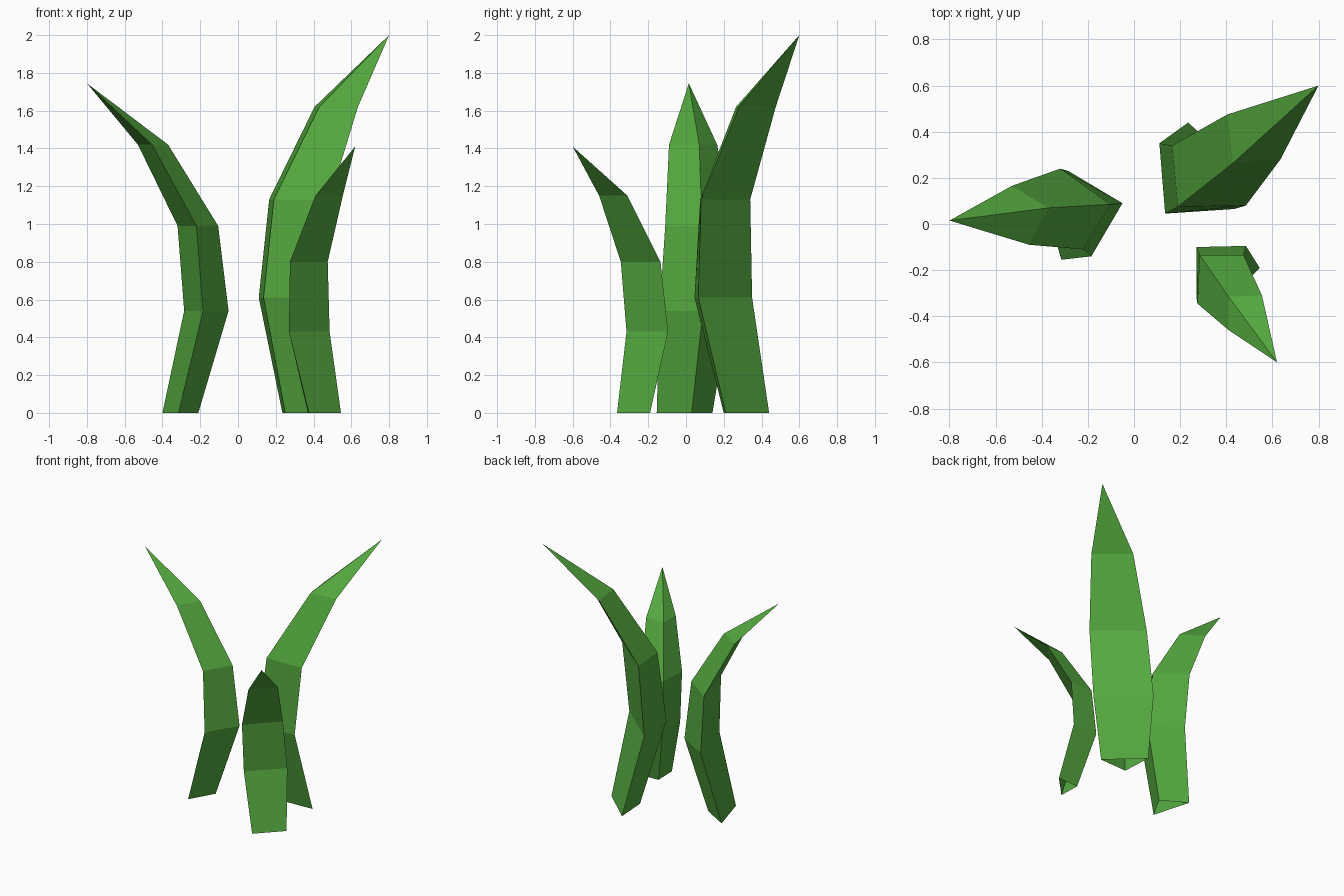
import bpy

# One flat leaf colour
green = bpy.data.materials.new("leaf_green")
green.diffuse_color = (0.09, 0.40, 0.05, 1)


def blade(name, rings, tip):
    """Loft three-sided rings (edge, inner ridge, edge; anticlockwise) to a point, open at the root."""
    verts = [(x, y, z) for z, pts in rings for x, y in pts] + [tip]
    faces = []
    for r in range(len(rings) - 1):
        for i in range(3):
            j = (i + 1) % 3
            faces.append((r * 3 + i, r * 3 + j, r * 3 + 3 + j, r * 3 + 3 + i))
    top = 3 * (len(rings) - 1)
    faces += [(top + i, top + (i + 1) % 3, len(verts) - 1) for i in range(3)]
    mesh = bpy.data.meshes.new(name)
    mesh.from_pydata(verts, [], faces)
    mesh.materials.append(green)
    bpy.context.collection.objects.link(bpy.data.objects.new(name, mesh))


# Left blade
blade("left_blade", [
    (0.00, [(-0.315, -0.155), (-0.21, 0.03), (-0.40, 0.14)]),
    (0.54, [(-0.185, -0.14), (-0.05, 0.09), (-0.285, 0.23)]),
    (0.99, [(-0.22, -0.11), (-0.105, 0.085), (-0.32, 0.24)]),
    (1.42, [(-0.455, -0.09), (-0.37, 0.07), (-0.53, 0.165)]),
], (-0.80, 0.015, 1.745))

# Tall blade at the back right
blade("tall_back_blade", [
    (0.00, [(0.235, 0.44), (0.25, 0.20), (0.485, 0.21)]),
    (0.61, [(0.11, 0.35), (0.135, 0.045), (0.435, 0.065)]),
    (1.13, [(0.165, 0.34), (0.19, 0.075), (0.485, 0.08)]),
    (1.62, [(0.405, 0.475), (0.43, 0.265), (0.635, 0.28)]),
], (0.80, 0.60, 2.0))

# Short blade at the front right
blade("short_front_blade", [
    (0.00, [(0.545, -0.19), (0.37, -0.195), (0.375, -0.365)]),
    (0.43, [(0.485, -0.095), (0.27, -0.10), (0.27, -0.315)]),
    (0.80, [(0.475, -0.135), (0.285, -0.135), (0.275, -0.345)]),
    (1.15, [(0.555, -0.31), (0.41, -0.315), (0.41, -0.46)]),
], (0.62, -0.60, 1.41))
